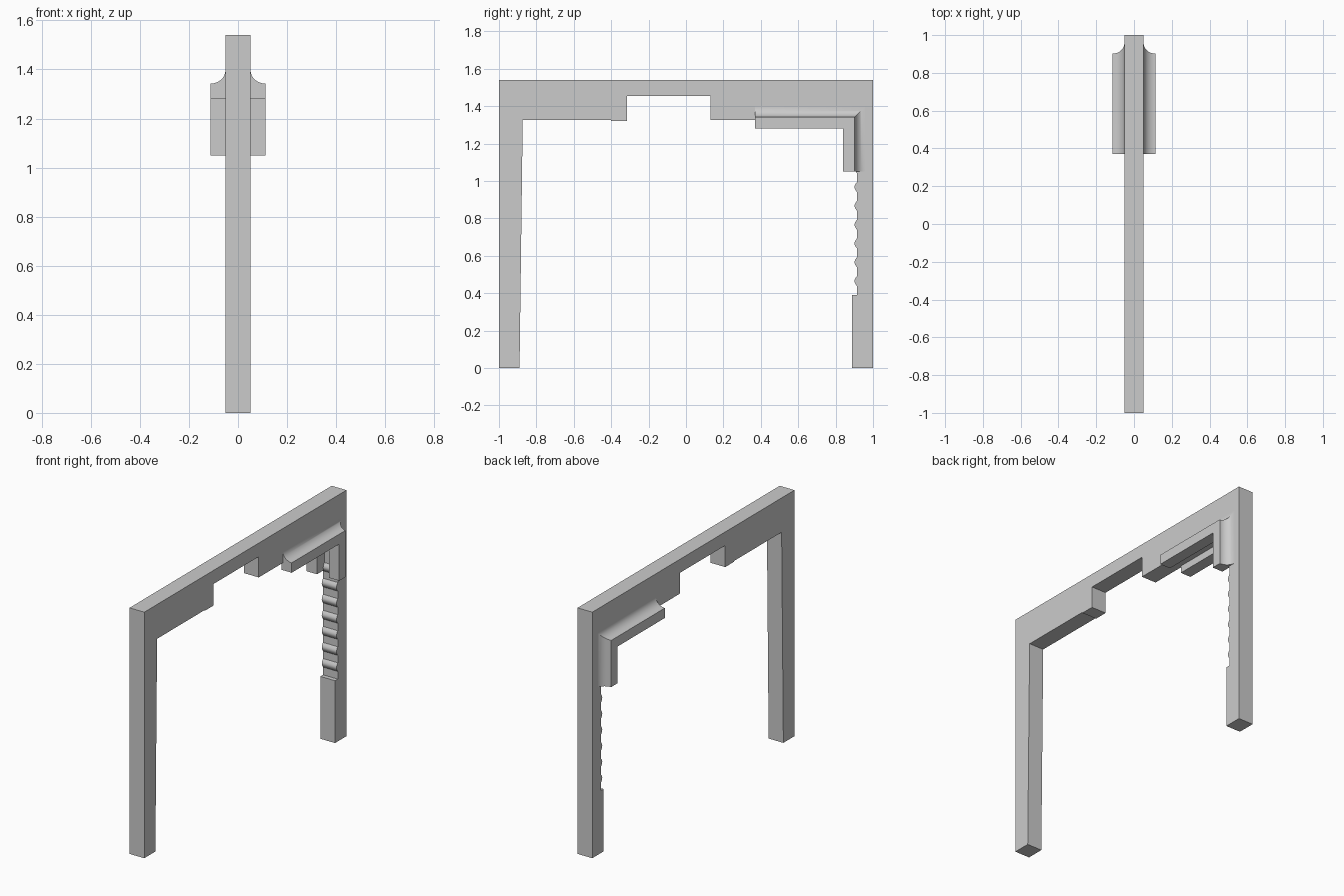
import bpy
import bmesh
import math

default = bpy.data.objects.get("Cube")
if default:
    bpy.data.objects.remove(default, do_unlink=True)

grey = bpy.data.materials.new("plain_grey")
grey.use_nodes = True
colour = (0.6, 0.6, 0.6, 1.0)
grey.diffuse_color = colour
grey.node_tree.nodes["Principled BSDF"].inputs["Base Color"].default_value = colour

HALF = 0.051        # half thickness of the frame
HEIGHT = 1.54
BEAM = 1.325        # underside of the beam


def loft(name, rings):
    """Bridge equal closed rings of points and cap both ends."""
    bm = bmesh.new()
    loops = [[bm.verts.new(p) for p in ring] for ring in rings]
    for a, b in zip(loops, loops[1:]):
        for i in range(len(a)):
            j = (i + 1) % len(a)
            bm.faces.new((a[i], a[j], b[j], b[i]))
    bm.faces.new(loops[0])
    bm.faces.new(loops[-1])
    bmesh.ops.recalc_face_normals(bm, faces=bm.faces)
    mesh = bpy.data.meshes.new(name)
    bm.to_mesh(mesh)
    bm.free()
    mesh.materials.append(grey)
    obj = bpy.data.objects.new(name, mesh)
    bpy.context.collection.objects.link(obj)
    bpy.ops.object.select_all(action='DESELECT')
    obj.select_set(True)
    bpy.context.view_layer.objects.active = obj
    bpy.ops.object.shade_smooth_by_angle(angle=math.radians(30))
    return obj


# Gate frame outline (y, z): front post, notched beam, then the back post
outline = [(-1, HEIGHT), (-1, 0), (-0.89, 0), (-0.873, BEAM),
           (-0.4, BEAM), (-0.4, 1.32), (-0.315, 1.32), (-0.315, 1.455),
           (0.132, 1.455), (0.132, BEAM)]

# Back post: recessed inner face with a row of rounded ribs above a plain foot
RECESS = 0.914
outline.append((RECESS, BEAM))
for rib in reversed(range(7)):
    centre = 0.465 + rib * 0.1005
    for step in range(9):
        t = step / 8
        outline.append((RECESS - 0.013 * math.sin(math.pi * t),
                        centre + 0.027 * (1 - 2 * t)))
outline += [(RECESS, 0.39), (0.887, 0.39), (0.887, 0), (1, 0), (1, HEIGHT)]
loft("gate_frame", [[(x, y, z) for y, z in outline] for x in (-HALF, HALF)])

# Cove moulding section (x, outward offset): square lip with a concave top
OUT, COVE = 0.113, 0.056
section = [(HALF - 0.01, -0.062), (OUT, -0.062)]
for step in range(13):
    a = math.pi / 2 * step / 12
    section.append((OUT - (OUT - HALF) * math.sin(a),
                    COVE * (1 - math.cos(a))))
section.append((HALF - 0.01, COVE))

# Mitred corner mouldings on both sides
for side, label in ((1, "left"), (-1, "right")):
    loft(label + "_corner_moulding", [
        [(side * x, 0.37, 1.342 + d) for x, d in section],
        [(side * x, 0.902 + d, 1.342 + d) for x, d in section],
        [(side * x, 0.902 + d, 1.05) for x, d in section]])
